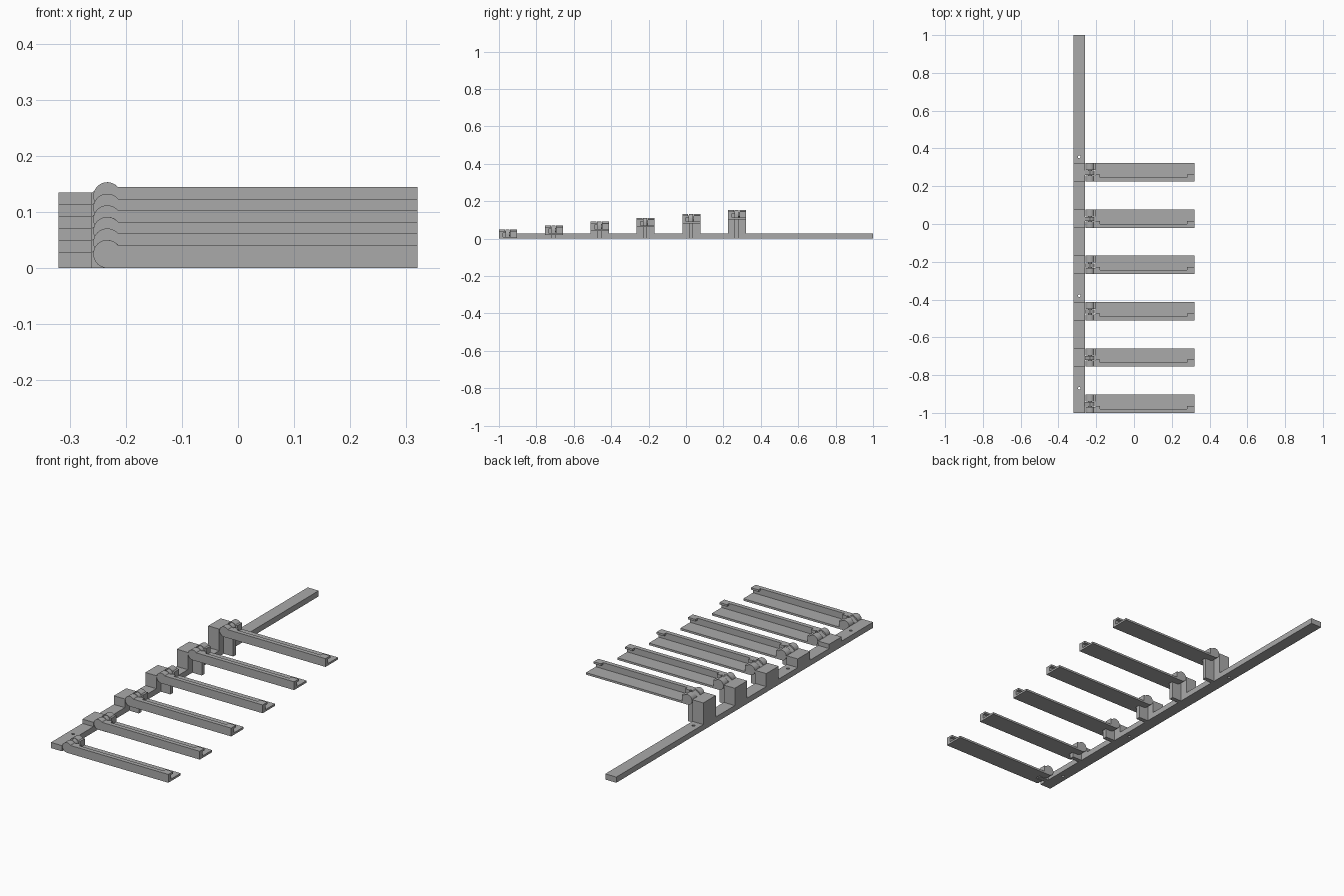
import bpy, bmesh, math
from mathutils import Matrix

if "Cube" in bpy.data.objects:
    bpy.data.objects.remove(bpy.data.objects["Cube"])

grey = bpy.data.materials.new("plain grey")
grey.diffuse_color = (0.4, 0.4, 0.4, 1)
grey.use_nodes = True
grey.node_tree.nodes["Principled BSDF"].inputs["Base Color"].default_value = grey.diffuse_color


def finish(name, bm):
    bmesh.ops.recalc_face_normals(bm, faces=bm.faces[:])
    me = bpy.data.meshes.new(name)
    bm.to_mesh(me)
    bm.free()
    me.materials.append(grey)
    ob = bpy.data.objects.new(name, me)
    bpy.context.collection.objects.link(ob)
    return ob


def box(bm, x0, x1, y0, y1, z0, z1):
    m = Matrix.Translation(((x0 + x1) / 2, (y0 + y1) / 2, (z0 + z1) / 2)) @ \
        Matrix.Diagonal((x1 - x0, y1 - y0, z1 - z0, 1))
    bmesh.ops.create_cube(bm, size=1, matrix=m)


def extrude_y(bm, profile, y0, y1):
    """Prism from an (x, z) outline between two y positions."""
    f = bm.faces.new([bm.verts.new((x, y0, z)) for x, z in profile])
    r = bmesh.ops.extrude_face_region(bm, geom=[f])
    vs = [v for v in r["geom"] if isinstance(v, bmesh.types.BMVert)]
    bmesh.ops.translate(bm, verts=vs, vec=(0, y1 - y0, 0))


def arc(cx, cz, r, a0, a1, n=20):
    return [(cx + r * math.cos(math.radians(a0 + (a1 - a0) * i / n)),
             cz + r * math.sin(math.radians(a0 + (a1 - a0) * i / n))) for i in range(n + 1)]


RAIL0, RAIL1, TIP = -0.32, -0.26, 0.32
HX, R, W, TOP, PLATE = -0.233, 0.025, 0.097, 0.041, 0.01

# rail with screw holes
bm = bmesh.new()
box(bm, RAIL0, RAIL1, -1, 1, 0, 0.028)
rail = finish("rail", bm)
bm = bmesh.new()
for y in (-0.87, -0.38, 0.355):
    bmesh.ops.create_cone(bm, cap_ends=True, segments=16, radius1=0.007, radius2=0.007,
                          depth=0.2, matrix=Matrix.Translation((-0.29, y, 0)))
cutter = finish("hole_cutter", bm)
cutter.hide_render = True
cutter.hide_viewport = True
cut = rail.modifiers.new("holes", "BOOLEAN")
cut.object = cutter
cut.solver = "EXACT"

for i in range(6):
    y, z = -1 + 0.245 * i, 0.0206 * i
    hz = z + R

    # riser block, taller at each step
    if i:
        bm = bmesh.new()
        box(bm, RAIL0, RAIL1, y, y + W, 0.02, 0.028 + 0.0213 * i)
        finish("riser_block", bm)

    # hinge post with middle knuckle and pin
    bm = bmesh.new()
    extrude_y(bm, [(RAIL1 - 0.002, 0), (HX + R, 0)] + arc(HX, hz, R, 0, 90, 12)
              + [(RAIL1 - 0.002, 0.027 + 0.0213 * i)], y + 0.035, y + 0.057)
    finish("hinge_post", bm)
    bm = bmesh.new()
    extrude_y(bm, arc(HX, hz, 0.011, 0, 345, 23), y + 0.025, y + 0.067)
    finish("hinge_pin", bm)

    # arm: floor plate, front wall, end lips and outer knuckles
    bm = bmesh.new()
    box(bm, -0.203, TIP, y, y + W, z, z + PLATE)
    box(bm, -0.203, TIP, y, y + 0.021, z, z + TOP)
    box(bm, -0.203, -0.18, y, y + 0.037, z, z + TOP)
    box(bm, 0.28, TIP, y, y + 0.037, z + 0.031, z + TOP)
    a = math.degrees(math.asin((TOP - R) / R))
    knuckle = arc(HX, hz, R, a, 270) + [(-0.203, z), (-0.203, z + TOP)]
    extrude_y(bm, knuckle, y, y + 0.032)
    extrude_y(bm, knuckle, y + 0.06, y + W)
    finish("arm", bm)
